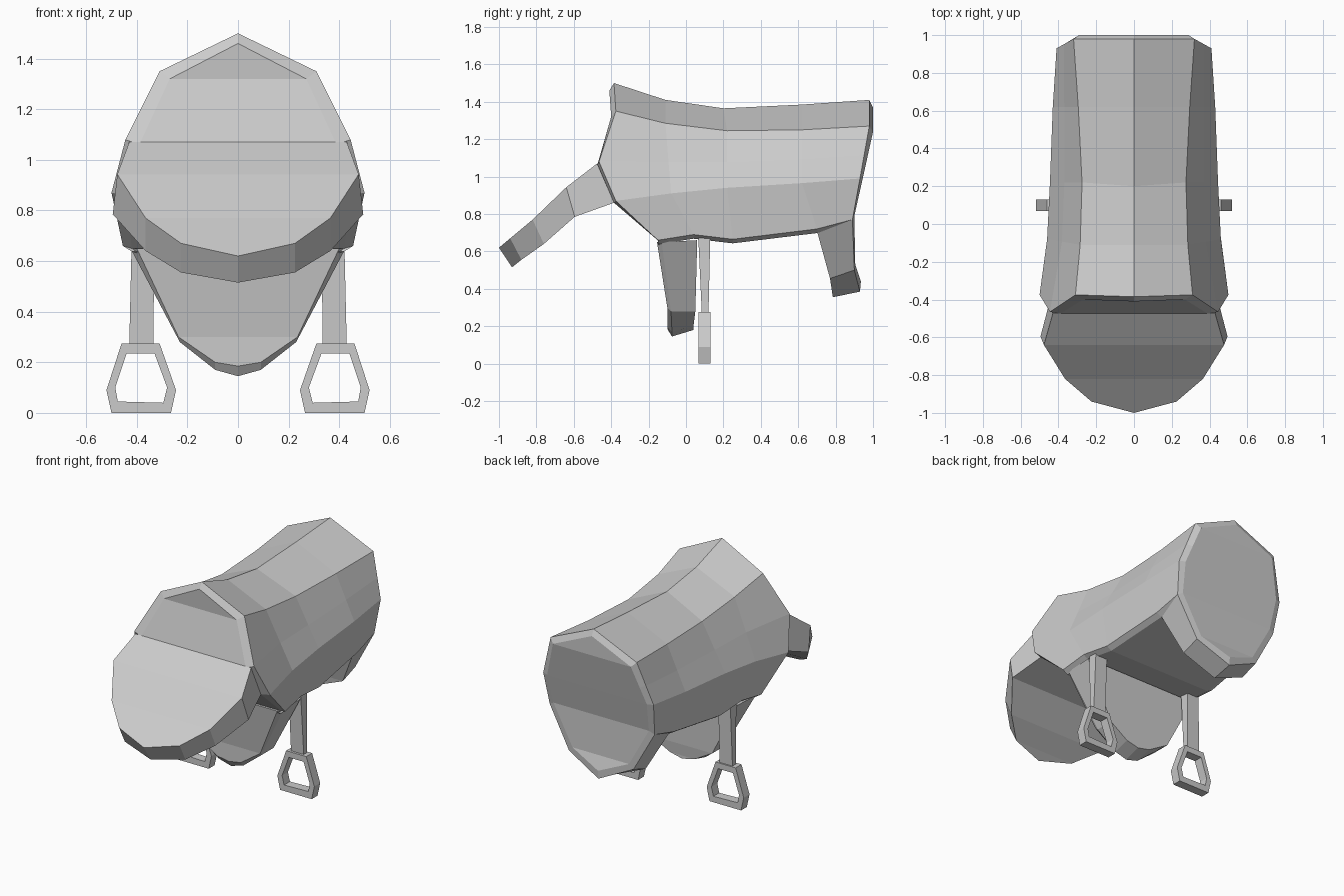
import bpy
import bmesh
from mathutils import Vector

default_cube = bpy.data.objects.get("Cube")
if default_cube:
    bpy.data.objects.remove(default_cube, do_unlink=True)

grey = bpy.data.materials.new("plain grey")
grey.use_nodes = True
grey.diffuse_color = (0.6, 0.6, 0.6, 1)
grey.node_tree.nodes["Principled BSDF"].inputs["Base Color"].default_value = grey.diffuse_color


def finish(name, bm):
    """Clean the mesh and link it as a flat shaded object."""
    bmesh.ops.remove_doubles(bm, verts=bm.verts, dist=0.0005)
    bmesh.ops.recalc_face_normals(bm, faces=bm.faces)
    mesh = bpy.data.meshes.new(name)
    bm.to_mesh(mesh)
    bm.free()
    mesh.materials.append(grey)
    obj = bpy.data.objects.new(name, mesh)
    bpy.context.collection.objects.link(obj)
    return obj


def add_face(bm, corners):
    unique = list(dict.fromkeys(corners))
    if len(unique) > 2:
        bm.faces.new(unique)


def bridge(bm, ring_a, ring_b):
    count = len(ring_a)
    for i in range(count):
        j = (i + 1) % count
        add_face(bm, (ring_a[i], ring_a[j], ring_b[j], ring_b[i]))


def mirrored_loft(name, half_outlines):
    """Mirror each half outline over x, bridge the rings and cap both ends with cross strips."""
    bm = bmesh.new()
    rings, halves = [], []
    for outline in half_outlines:
        left = [bm.verts.new(p) for p in outline]
        right = [v if v.co.x == 0 else bm.verts.new((-v.co.x, v.co.y, v.co.z)) for v in left]
        rings.append(left + [v for v in reversed(right) if v not in left])
        halves.append((left, right))
    # A centre point at the start of an outline keeps the ring order valid
    for ring_a, ring_b in zip(rings, rings[1:]):
        bridge(bm, ring_a, ring_b)
    for left, right in (halves[0], halves[-1]):
        for i in range(len(left) - 1):
            add_face(bm, (left[i], left[i + 1], right[i + 1], right[i]))
    return finish(name, bm)


def body_section(*points):
    """Order: ridge, shoulder, optional upper side, middle side, lower edge."""
    section = [Vector(p) for p in points]
    if len(section) == 4:
        section.insert(2, section[1].lerp(section[2], 0.55))
    section.append(section[-1] + Vector((-0.035, 0, -0.022)))
    return section


# Main barrel, with a chamfered rim at the front and at the back
mirrored_loft("saddle_body", [
    body_section((0, -.41, 1.46), (.27, -.4, 1.32), (.39, -.475, 1.06), (.44, -.385, .86), (.42, -.14, .65)),
    body_section((0, -.385, 1.5), (.31, -.375, 1.35), (.445, -.465, 1.08), (.5, -.375, .87), (.455, -.15, .66)),
    body_section((0, -.11, 1.41), (.285, -.11, 1.285), (.46, -.08, .91), (.445, .04, .69)),
    body_section((0, .2, 1.365), (.275, .22, 1.245), (.445, .22, .94), (.43, .25, .665)),
    body_section((0, .62, 1.385), (.295, .62, 1.25), (.43, .62, .965), (.4, .7, .72)),
    body_section((0, .98, 1.41), (.32, .98, 1.27), (.41, .93, .99), (.39, .89, .77)),
    body_section((0, 1, 1.37), (.29, 1, 1.24), (.37, .945, .99), (.355, .9, .79)),
])

# Thick rounded tongue projecting forwards
mirrored_loft("front_tongue", [
    [(.43, -.475, 1.07), (.477, -.64, .943), (.365, -.82, .77), (.225, -.94, .67), (0, -1, .62)],
    [(.44, -.385, .86), (.495, -.595, .785), (.365, -.76, .64), (.225, -.88, .555), (0, -.93, .515)],
])

# Hanging apron under the front
mirrored_loft("front_apron", [
    [(.4, -.155, .65), (.235, -.1, .3), (.09, -.1, .2), (0, -.1, .185)],
    [(.425, -.13, .65), (.23, -.08, .28), (.09, -.075, .17), (0, -.075, .145)],
    [(.425, .06, .66), (.23, .05, .28), (.09, .04, .2), (0, .04, .18)],
])

# Hanging flap under the back
mirrored_loft("rear_flap", [
    [(.37, .7, .71), (.24, .77, .455), (0, .785, .355)],
    [(.39, .89, .77), (.24, .9, .5), (0, .93, .385)],
    [(.355, .9, .79), (.21, .905, .53), (0, .935, .44)],
])


def stirrup(side_name, side):
    # Six sided ring, square in section
    outer = [(.31, .275), (.46, .275), (.52, .09), (.5, 0), (.265, 0), (.245, .09)]
    inner = [(.33, .235), (.44, .235), (.485, .1), (.475, .045), (.295, .04), (.28, .1)]
    front, back = .068, .13
    bm = bmesh.new()
    rings = [[bm.verts.new((side * x, y, z)) for x, z in outline]
             for outline, y in ((outer, front), (outer, back), (inner, back), (inner, front))]
    for i, ring in enumerate(rings):
        bridge(bm, ring, rings[(i + 1) % len(rings)])
    finish(side_name + "_stirrup_ring", bm)

    # Tapered hanging strap
    bm = bmesh.new()
    ends = []
    for x0, x1, y0, y1, z in ((.335, .43, .085, .12, .26), (.33, .42, .065, .13, .69)):
        corners = ((x0, y0), (x1, y0), (x1, y1), (x0, y1))
        ends.append([bm.verts.new((side * x, y, z)) for x, y in corners])
        add_face(bm, ends[-1])
    bridge(bm, *ends)
    finish(side_name + "_stirrup_strap", bm)


for side_name, side in (("left", 1), ("right", -1)):
    stirrup(side_name, side)
